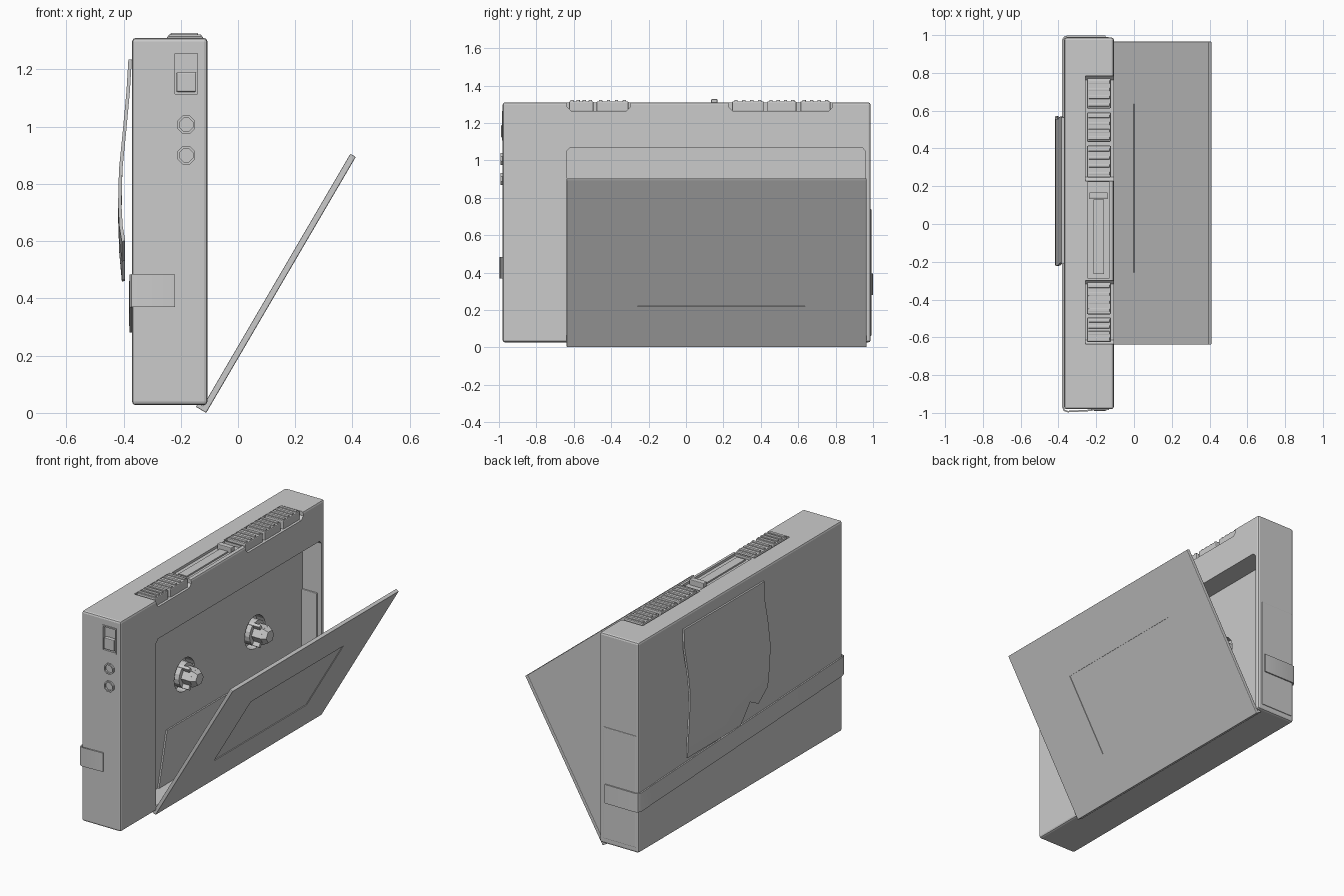
import bpy, bmesh, math
from mathutils import Matrix

if "Cube" in bpy.data.objects:
    bpy.data.objects.remove(bpy.data.objects["Cube"])


def finish(name, bm):
    bmesh.ops.recalc_face_normals(bm, faces=bm.faces[:])
    me = bpy.data.meshes.new(name)
    bm.to_mesh(me)
    bm.free()
    ob = bpy.data.objects.new(name, me)
    bpy.context.collection.objects.link(ob)
    return ob


def apply(ob, kind, **kw):
    m = ob.modifiers.new(kind, kind)
    for k, v in kw.items():
        setattr(m, k, v)
    bpy.context.view_layer.objects.active = ob
    bpy.ops.object.modifier_apply(modifier=m.name)


def box(name, x, y, z, bevel=0):
    bm = bmesh.new()
    bmesh.ops.create_cube(bm, size=1)
    for v in bm.verts:
        v.co = [(a[0] + a[1]) / 2 + c * (a[1] - a[0]) for a, c in zip((x, y, z), v.co)]
    if bevel:
        bmesh.ops.bevel(bm, geom=bm.edges[:], offset=bevel, segments=2, profile=0.5, affect='EDGES')
    return finish(name, bm)


def cyl(name, axis, center, r1, r2, depth, n, turn=0):
    # r1 sits at the lower end of the axis
    bm = bmesh.new()
    rot = Matrix.Rotation(math.pi / 2, 4, 'Y') if axis == 'x' else Matrix.Rotation(-math.pi / 2, 4, 'X')
    bmesh.ops.create_cone(bm, cap_ends=True, segments=n, radius1=r1, radius2=r2, depth=depth,
                          matrix=Matrix.Translation(center) @ rot @ Matrix.Rotation(turn, 4, 'Z'))
    return finish(name, bm)


def prism_x(name, pts, x0, x1):
    # outline in y, z extruded along x
    bm = bmesh.new()
    f = bm.faces.new([bm.verts.new((x0, y, z)) for y, z in pts])
    r = bmesh.ops.extrude_face_region(bm, geom=[f])
    for v in r['geom']:
        if isinstance(v, bmesh.types.BMVert):
            v.co.x = x1
    return finish(name, bm)


def cut(ob, cutter):
    cutter.hide_render = True
    apply(ob, 'BOOLEAN', operation='DIFFERENCE', solver='EXACT', object=cutter)
    bpy.data.objects.remove(cutter)


def sheet(name, rows, thick):
    bm = bmesh.new()
    vs = [[bm.verts.new(p) for p in r] for r in rows]
    for a, b in zip(vs, vs[1:]):
        for i in range(len(a) - 1):
            bm.faces.new((a[i], a[i + 1], b[i + 1], b[i]))
    ob = finish(name, bm)
    apply(ob, 'SOLIDIFY', thickness=thick, offset=0)
    return ob


def chamfered(y0, y1, z0, z1, c):
    return [(y0, z0), (y1, z0), (y1, z1 - c), (y1 - c, z1), (y0 + c, z1), (y0, z1 - c)]


# main case with the tape well
F = -0.107
body = box('case', (-0.37, F), (-0.98, 0.987), (0.027, 1.31), 0.012)
cut(body, prism_x('well_cut', chamfered(-0.637, 0.96, 0.055, 1.07, 0.02), -0.235, 0.1))
for y in (-0.18, 0.5):
    cut(body, cyl('hub_hole_cut', 'x', (-0.25, y, 0.65), 0.1, 0.1, 0.08, 24))

# button notches in the top front edge, slider groove
for y0, y1 in ((-0.635, -0.298), (0.228, 0.783)):
    cut(body, prism_x('notch_cut', [(y0 + 0.02, 1.265), (y1 - 0.02, 1.265), (y1, 1.285), (y1, 1.4),
                                    (y0, 1.4), (y0, 1.285)], -0.256, 0))
cut(body, box('slider_cut', (-0.246, -0.13), (-0.285, 0.222), (1.295, 1.4)))
cut(body, box('switch_cut', (-0.222, -0.14), (-1.1, -0.965), (1.115, 1.255)))

# battery cover on the far end, left as a fine raised panel
box('battery_cover', (-0.355, -0.135), (0.95, 0.991), (0.06, 0.74), 0.004)

# tape head plate in the well
prism_x('head_plate', [(-0.44, 0.056), (0.76, 0.056), (0.68, 0.38), (-0.36, 0.38)], -0.24, -0.226)

# drive hubs
for i, y in enumerate((-0.18, 0.5)):
    cyl(f'hub_base_{i}', 'x', (-0.25, y, 0.65), 0.075, 0.075, 0.06, 16)
    cyl(f'hub_{i}', 'x', (-0.205, y, 0.65), 0.056, 0.056, 0.09, 6)
    cyl(f'hub_tip_{i}', 'x', (-0.147, y, 0.65), 0.056, 0.038, 0.028, 6)
    for k in range(3):
        fin = box(f'hub_fin_{i}_{k}', (-0.27, -0.175), (-0.01, 0.01), (0.03, 0.076), 0.003)
        fin.data.transform(Matrix.Translation((0, y, 0.65)) @ Matrix.Rotation(k * 2 * math.pi / 3 + 0.5, 4, 'X'))

# top buttons with grip ridges
for i, (y0, y1) in enumerate(((0.612, 0.772), (0.435, 0.59), (0.246, 0.415), (-0.478, -0.308), (-0.625, -0.495))):
    box(f'button_{i}', (-0.249, -0.122), (y0, y1), (1.26, 1.316), 0.006)
    for k in range(4):
        c = y0 + (y1 - y0) * (k + 0.5) / 4
        box(f'button_ridge_{i}_{k}', (-0.242, -0.128), (c - 0.009, c + 0.009), (1.31, 1.323), 0.003)

# top slider
box('slider_track', (-0.215, -0.16), (-0.265, 0.13), (1.29, 1.304))
box('slider_knob', (-0.236, -0.14), (0.135, 0.168), (1.29, 1.328), 0.004)

# end switch and sockets
box('switch_knob', (-0.215, -0.146), (-0.988, -0.95), (1.122, 1.19), 0.004)
rim = [(-0.227, -0.135, 1.255, 1.263), (-0.227, -0.135, 1.107, 1.115),
       (-0.228, -0.221, 1.107, 1.263), (-0.141, -0.133, 1.107, 1.263)]
for i, (a, b, c, d) in enumerate(rim):
    box(f'switch_rim_{i}', (a, b), (-0.985, -0.97), (c, d))
for i, z in enumerate((1.007, 0.9)):
    s = cyl(f'socket_{i}', 'y', (-0.181, -0.975, z), 0.034, 0.034, 0.032, 8, math.pi / 8)
    cut(s, cyl('socket_cut', 'y', (-0.181, -0.99, z), 0.025, 0.025, 0.04, 8, math.pi / 8))

# strap wrapped round the back, slightly slanted
path = [(-0.22, -0.986), (-0.35, -0.993), (-0.37, -0.987), (-0.376, -0.97), (-0.376, -0.3),
        (-0.376, 0.4), (-0.376, 0.975), (-0.368, 0.99), (-0.35, 0.995), (-0.15, 0.994)]
rows = []
for x, y in path:
    z = 0.325 - 0.045 * y
    rows.append([(x, y, z), (x, y, z + 0.055), (x, y, z + 0.115)])
strap = sheet('strap', rows, 0.008)

# sprung belt clip on the back, with a notched lower edge
prof = [(-0.377, 1.235), (-0.384, 1.12), (-0.397, 0.98), (-0.41, 0.85), (-0.413, 0.68), (-0.409, 0.56), (-0.4, 0.46)]
ys = [0.565, 0.4, 0.2, 0.05, -0.04, -0.12, -0.21]
drop = [0, 0, 0, 0.005, 0.11, 0.07, 0.14]
wave = [0, 0.004, -0.01, -0.012, 0, 0.006, 0]
rows = []
for j, (x, z) in enumerate(prof):
    t = max(0, (j - 3) / 3)
    rows.append([(x, y + wave[j], z + d * t) for y, d in zip(ys, drop)])
clip = sheet('belt_clip', rows, 0.012)
for ob in (strap, clip):
    bpy.context.view_layer.objects.active = ob
    ob.select_set(True)
    bpy.ops.object.shade_smooth_by_angle(angle=math.radians(35))
    ob.select_set(False)

# open door with recessed window and hinge lip
door = box('door', (-0.022, 0), (-0.638, 0.965), (0, 1.036), 0.004)
for a, b in ((-0.1, -0.018), (-0.004, 0.1)):
    cut(door, box('window_cut', (a, b), (-0.258, 0.635), (0.255, 0.75)))
lip = box('door_lip', (-0.042, -0.004), (-0.638, 0.965), (0, 0.016), 0.003)
for ob in (door, lip):
    ob.data.transform(Matrix.Translation((-0.111, 0, 0.0)) @ Matrix.Rotation(math.radians(30.3), 4, 'Y'))
